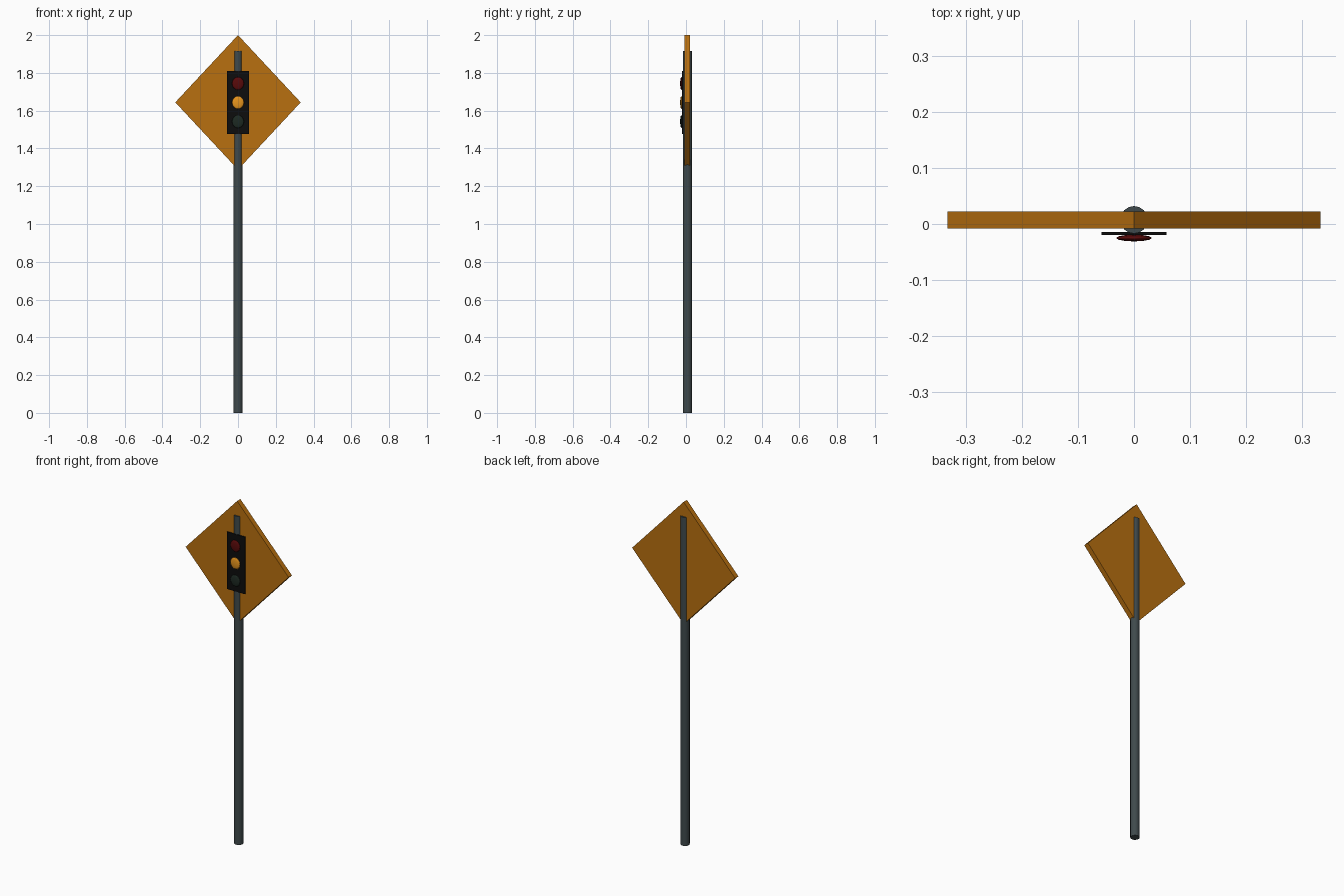
import bpy, math
from mathutils import Matrix

if "Cube" in bpy.data.objects:
    bpy.data.objects.remove(bpy.data.objects["Cube"])


def mat(name, rgb):
    m = bpy.data.materials.new(name)
    m.diffuse_color = (*rgb, 1)
    m.use_nodes = True
    m.node_tree.nodes["Principled BSDF"].inputs["Base Color"].default_value = m.diffuse_color
    return m


orange = mat("sign orange", (0.48, 0.16, 0.005))
steel = mat("dark steel", (0.050, 0.068, 0.072))
black = mat("panel black", (0.004, 0.004, 0.004))
red = mat("lens red", (0.10, 0.003, 0.003))
amber = mat("lens amber", (0.80, 0.30, 0.012))
green = mat("lens green", (0.012, 0.022, 0.016))


def finish(name, material, smooth=False):
    o = bpy.context.object
    o.name = name
    o.data.materials.append(material)
    if smooth:
        bpy.ops.object.shade_smooth_by_angle(angle=math.radians(40))
    return o


def box(name, size, loc, material):
    bpy.ops.mesh.primitive_cube_add(size=1, location=loc)
    o = finish(name, material)
    o.data.transform(Matrix.Diagonal((*size, 1)))
    return o


# round post running through the sign
bpy.ops.mesh.primitive_cylinder_add(vertices=16, radius=0.0245, depth=1.915,
                                    location=(0, 0.0075, 0.9575))
finish("post", steel, True)

# diamond board: square turned 45 degrees, slightly taller than wide
bpy.ops.mesh.primitive_cylinder_add(vertices=4, radius=1, depth=0.03,
                                    location=(0, 0.007, 1.644))
board = finish("diamond_board", orange)
board.data.transform(Matrix.Diagonal((0.332, 1, 0.356, 1))
                     @ Matrix.Rotation(math.pi / 2, 4, 'X'))

# signal plate
box("signal_plate", (0.116, 0.006, 0.333), (0, -0.017, 1.643), black)

# three flattened lenses
for name, z, m in (("red_lens", 1.744, red), ("amber_lens", 1.643, amber),
                   ("green_lens", 1.542, green)):
    bpy.ops.mesh.primitive_uv_sphere_add(segments=12, ring_count=8, radius=1,
                                         location=(0, -0.025, z))
    lens = finish(name, m, True)
    lens.data.transform(Matrix.Diagonal((0.032, 0.006, 0.034, 1)))
